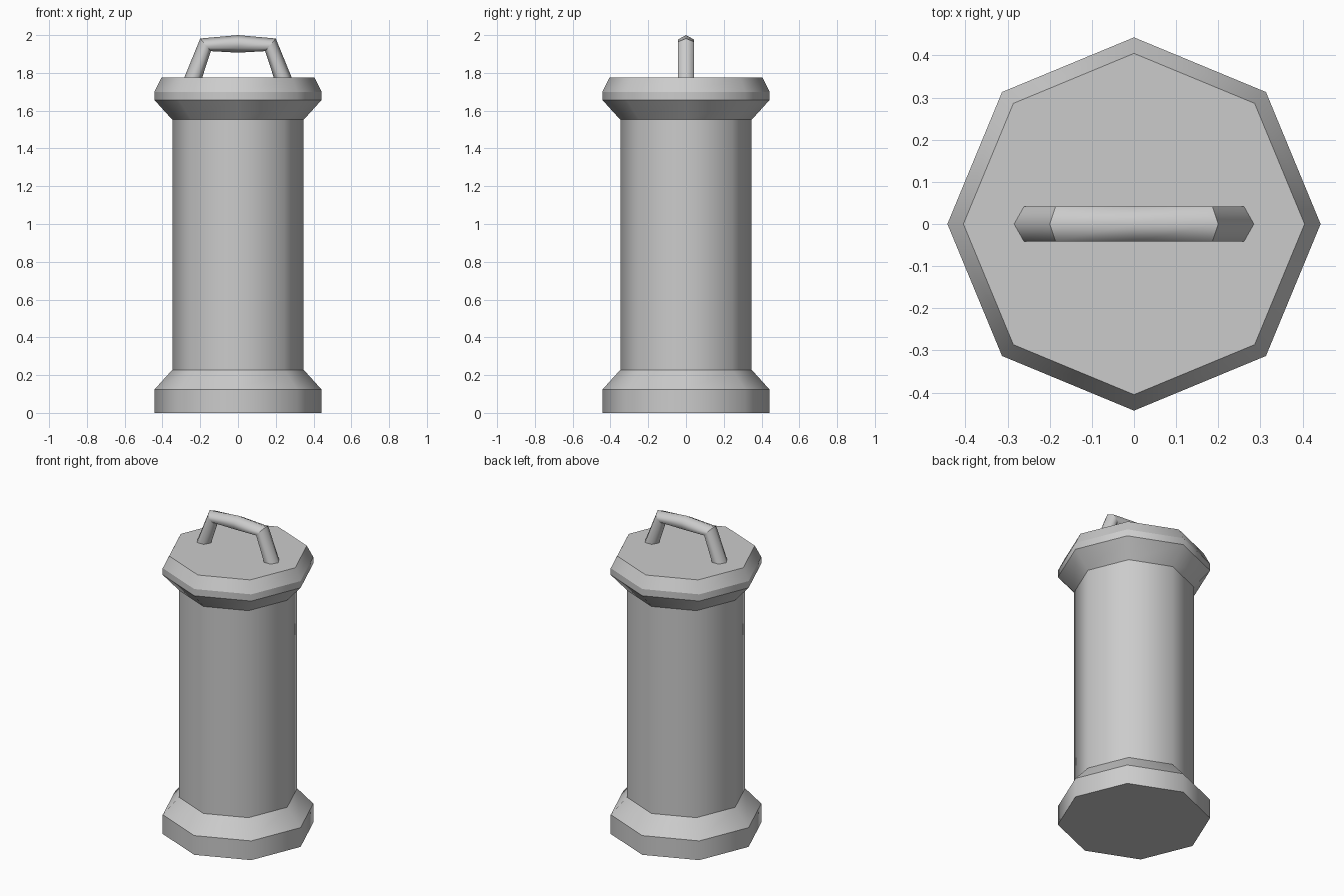
import bpy, bmesh
from math import cos, sin, pi

if "Cube" in bpy.data.objects:
    bpy.data.objects.remove(bpy.data.objects["Cube"])


def loft(name, rings, sharp_rings):
    """Skin a stack of equal-sized point rings, cap both ends."""
    bm = bmesh.new()
    loops = [[bm.verts.new(p) for p in ring] for ring in rings]
    n = len(loops[0])
    for a, b in zip(loops, loops[1:]):
        for k in range(n):
            j = (k + 1) % n
            bm.faces.new((a[k], a[j], b[j], b[k])).smooth = True
    bm.faces.new(loops[0][::-1])
    bm.faces.new(loops[-1])
    bmesh.ops.recalc_face_normals(bm, faces=bm.faces)
    # Crisp edges around the chosen rings, soft along the sides
    for i in sharp_rings:
        for k in range(n):
            bm.edges.get((loops[i][k], loops[i][(k + 1) % n])).smooth = False
    mesh = bpy.data.meshes.new(name)
    bm.to_mesh(mesh)
    bm.free()
    obj = bpy.data.objects.new(name, mesh)
    bpy.context.collection.objects.link(obj)
    return obj


# Octagonal canister: base flange, column, top flange with bevelled lid
profile = [(0.443, 0), (0.443, 0.123), (0.348, 0.228), (0.348, 1.552),
           (0.443, 1.657), (0.443, 1.70), (0.405, 1.775)]
body_rings = [[(r * cos(k * pi / 4), r * sin(k * pi / 4), z) for k in range(8)]
              for r, z in profile]
loft("canister_body", body_rings, range(len(profile)))


# Hexagonal carrying handle: each ring spans an outer and an inner point in xz
def handle_ring(outer, inner, width=0.042):
    cx, cz = (outer[0] + inner[0]) / 2, (outer[1] + inner[1]) / 2
    dx, dz = outer[0] - cx, outer[1] - cz
    return [(cx + dx * cos(k * pi / 3), width * sin(k * pi / 3) / sin(pi / 3),
             cz + dz * cos(k * pi / 3)) for k in range(6)]


half = [((0.285, 1.774), (0.19, 1.774)), ((0.20, 1.982), (0.144, 1.915))]
stations = ([((-o[0], o[1]), (-i[0], i[1])) for o, i in half]
            + [((0, 2.0), (0, 1.907))] + half[::-1])
loft("carry_handle", [handle_ring(o, i) for o, i in stations], (0, 1, 3, 4))
